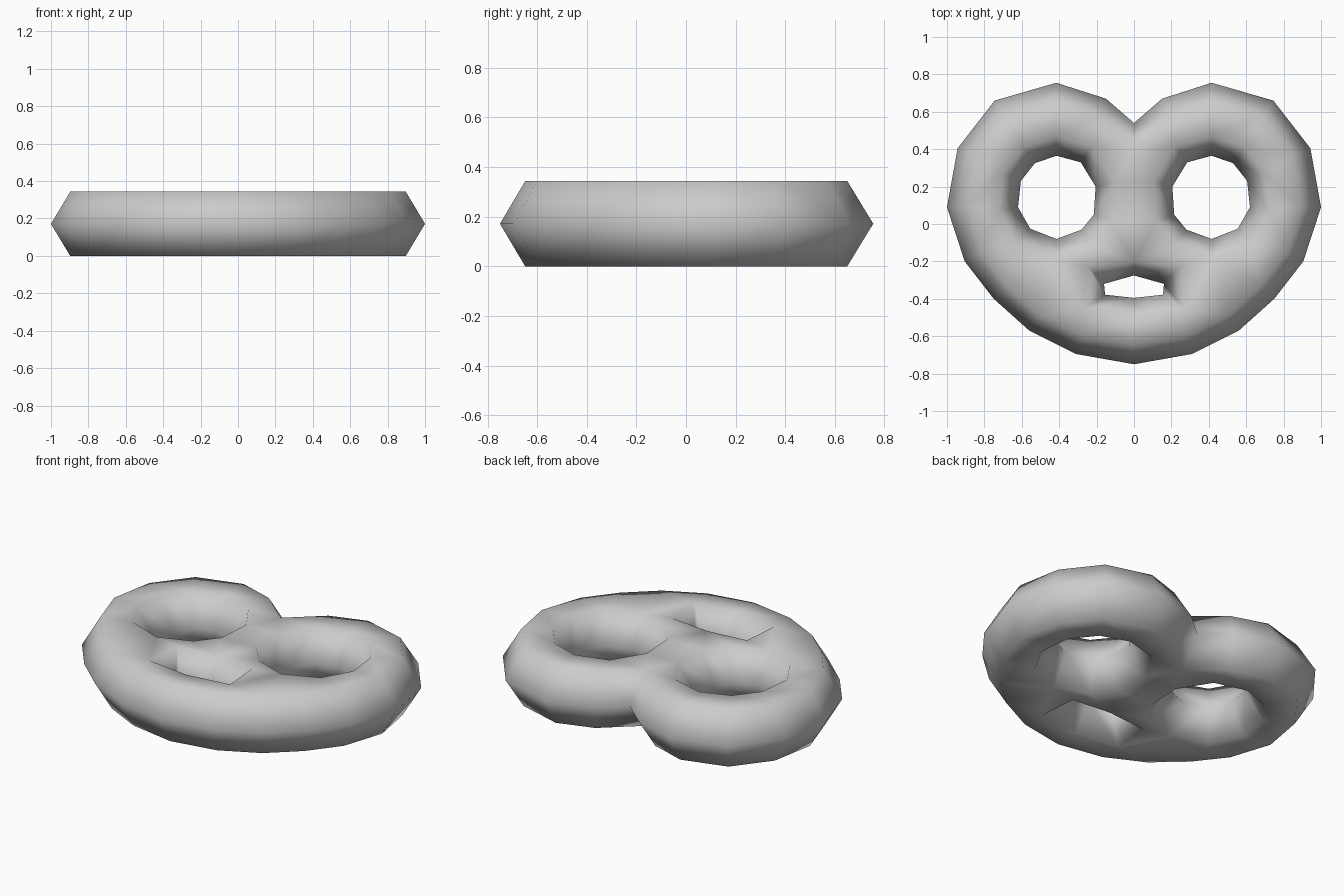
import bpy, bmesh
from mathutils import Vector

if "Cube" in bpy.data.objects:
    bpy.data.objects.remove(bpy.data.objects["Cube"])

H = 0.343          # total thickness
BEVEL = 0.1        # how far the flat top and bottom step in from the mid-height outline


def mirror_loop(half):
    """Close a half outline (starting and ending on x = 0) by mirroring it."""
    return half + [(-x, y) for x, y in reversed(half[1:-1])]


def offset(loop, d):
    """Mitred offset of a closed outline; positive d grows it."""
    n = len(loop)
    area = sum(loop[i][0] * loop[(i + 1) % n][1] - loop[(i + 1) % n][0] * loop[i][1] for i in range(n))
    s = 1 if area > 0 else -1
    out = []
    for i in range(n):
        p, q, r = (Vector(loop[(i + k) % n]) for k in (-1, 0, 1))
        a, b = (q - p).normalized(), (r - q).normalized()
        n1, n2 = Vector((a.y, -a.x)) * s, Vector((b.y, -b.x)) * s
        m = (n1 + n2).normalized()
        out.append(tuple(q + m * d / m.dot(n1)))
    return out


# Mid-height outlines: heart-shaped rim, two round holes, small lower hole
rim = mirror_loop([(0, 0.54), (0.15, 0.67), (0.415, 0.755), (0.745, 0.66), (0.943, 0.405),
                   (1.0, 0.09), (0.905, -0.2), (0.75, -0.4), (0.56, -0.57), (0.31, -0.695), (0, -0.75)])
hole_r = [(0.415, 0.365), (0.53, 0.325), (0.605, 0.23), (0.62, 0.09), (0.555, -0.025),
          (0.415, -0.08), (0.28, -0.03), (0.215, 0.05), (0.205, 0.2), (0.285, 0.33)]
hole_l = [(-x, y) for x, y in hole_r]
low_hole = mirror_loop([(0, -0.275), (0.16, -0.32), (0.155, -0.378), (0, -0.395)])
low_flat = mirror_loop([(0, -0.2), (0.25, -0.225), (0.27, -0.46), (0, -0.495)])

pairs = [(rim, offset(rim, -BEVEL)), (hole_r, offset(hole_r, BEVEL)),
         (hole_l, offset(hole_l, BEVEL)), (low_hole, low_flat)]

bm = bmesh.new()
caps = {0: [], H: []}
for mid, flat in pairs:
    n = len(mid)
    ring = [bm.verts.new((x, y, H / 2)) for x, y in mid]
    for z in caps:
        edge_ring = [bm.verts.new((x, y, z)) for x, y in flat]
        for i in range(n):
            j = (i + 1) % n
            bm.faces.new((ring[i], ring[j], edge_ring[j], edge_ring[i]))
            caps[z].append(bm.edges.get((edge_ring[i], edge_ring[j])))

# Flat top and bottom with the holes left open
for edges in caps.values():
    bmesh.ops.triangle_fill(bm, edges=edges, use_beauty=True, use_dissolve=False)
bmesh.ops.recalc_face_normals(bm, faces=bm.faces)
for f in bm.faces:
    f.smooth = True

mesh = bpy.data.meshes.new("pretzel")
bm.to_mesh(mesh)
bm.free()
bpy.context.collection.objects.link(bpy.data.objects.new("pretzel", mesh))
